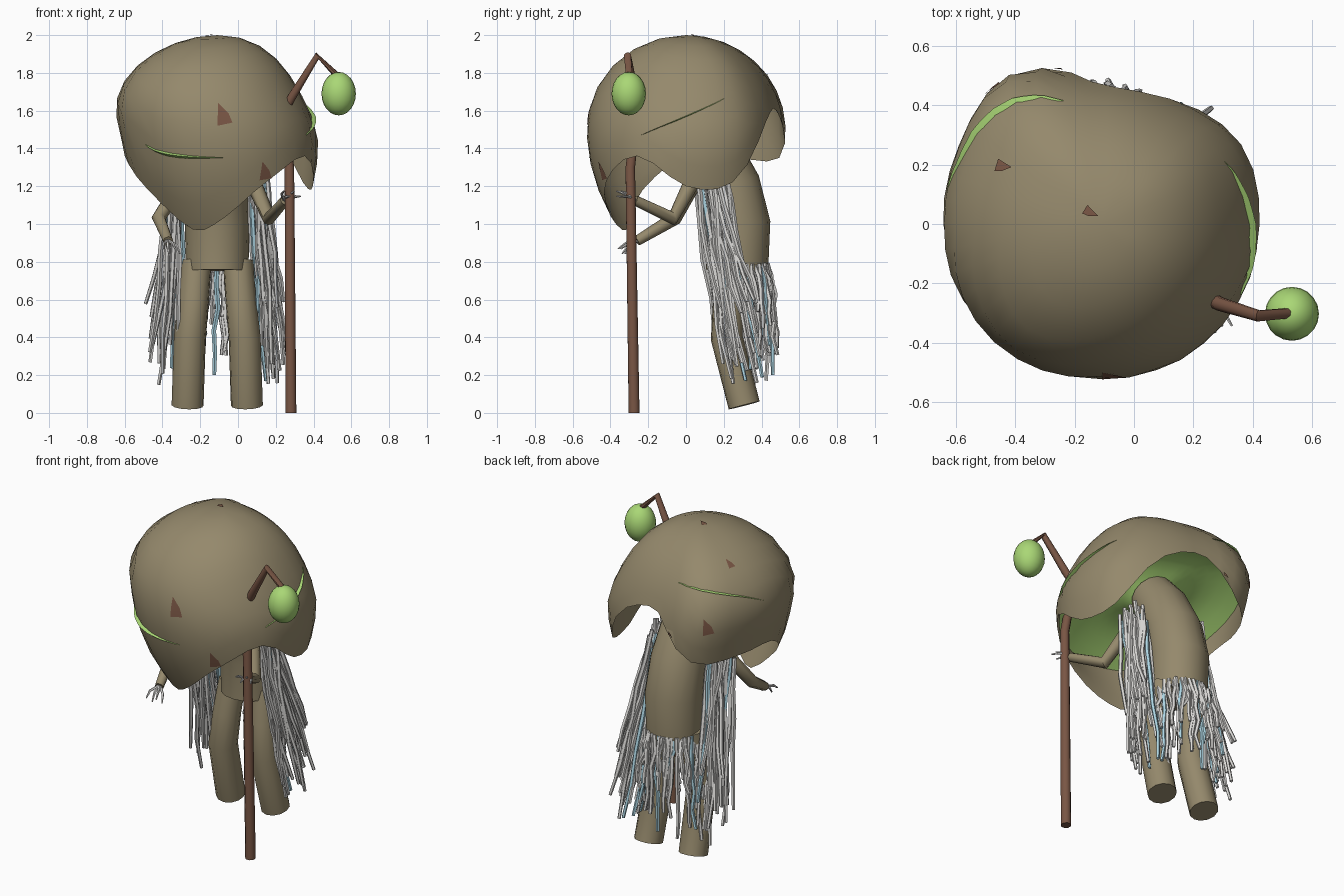
import bpy, bmesh, math, random
from mathutils import Vector
from mathutils.bvhtree import BVHTree

random.seed(7)
if "Cube" in bpy.data.objects:
    bpy.data.objects.remove(bpy.data.objects["Cube"])


def material(name, rgb):
    m = bpy.data.materials.new(name)
    m.use_nodes = True
    m.diffuse_color = (*rgb, 1)
    bsdf = m.node_tree.nodes["Principled BSDF"]
    bsdf.inputs["Base Color"].default_value = (*rgb, 1)
    bsdf.inputs["Roughness"].default_value = 0.8
    return m


TAN = material("tan skin", (0.3, 0.25, 0.15))
GREEN = material("glow green", (0.4, 0.68, 0.18))
WOOD = material("dark wood", (0.19, 0.092, 0.058))
GREY = material("pale grey", (0.7, 0.69, 0.67))
BLUE = material("pale blue", (0.42, 0.67, 0.77))


def finish(bm, name, mats, angle=50):
    mesh = bpy.data.meshes.new(name)
    bm.to_mesh(mesh)
    bm.free()
    for m in mats:
        mesh.materials.append(m)
    ob = bpy.data.objects.new(name, mesh)
    bpy.context.collection.objects.link(ob)
    bpy.ops.object.select_all(action="DESELECT")
    ob.select_set(True)
    bpy.context.view_layer.objects.active = ob
    bpy.ops.object.shade_smooth_by_angle(angle=math.radians(angle))
    return ob


def tube(bm, pts, radii, sides=8, mat=0):
    """Sweep a round section along a path, with capped ends."""
    pts = [Vector(p) for p in pts]
    tans = [(pts[min(i + 1, len(pts) - 1)] - pts[max(i - 1, 0)]).normalized()
            for i in range(len(pts))]
    q = tans[0].to_track_quat("Z", "Y")
    rings = []
    for i, p in enumerate(pts):
        if i:
            q = tans[i - 1].rotation_difference(tans[i]) @ q
        rings.append([bm.verts.new(p + q @ Vector((math.cos(a), math.sin(a), 0)) * radii[i])
                      for a in (math.tau * k / sides for k in range(sides))])
    faces = [bm.faces.new(rings[0][::-1]), bm.faces.new(rings[-1])]
    for a, b in zip(rings, rings[1:]):
        for k in range(sides):
            j = (k + 1) % sides
            faces.append(bm.faces.new((a[k], a[j], b[j], b[k])))
    for f in faces:
        f.material_index = mat


def tube_object(name, mat, pts, radii, sides=10):
    bm = bmesh.new()
    tube(bm, pts, radii, sides)
    return finish(bm, name, [mat])


# Cap: wavy-rimmed dome, tan inner wall and a green gill funnel
CX, MID = -0.11, 1.5
REACH = [.53, .54, .49, .49, .585, .535, .515, .52, .53, .525, .53, .53]
RIM = [1.2, 1.22, 1.54, 1.6, 1.35, 1.35, 1.36, 1.18, .97, 1.04, 1.23, 1.36]


def around(table, a):
    """Smooth periodic lookup by angle."""
    n = len(table)
    t = (a / math.tau) % 1 * n
    i, f = int(t), t % 1
    p = [table[(i + k) % n] for k in (-1, 0, 1, 2)]
    return p[1] + .5 * f * (p[2] - p[0] + f * (2 * p[0] - 5 * p[1] + 4 * p[2] - p[3]
                            + f * (3 * (p[1] - p[2]) + p[3] - p[0])))


def shell_at(a, z, inset=0):
    """Point on the cap skin at a given angle and height."""
    h = (z - MID) / .5
    if h > 0:
        r, dx = math.sqrt(max(0, 1 - h * h)), -.2 * h * (1 - h)
    else:
        r, dx = 1 - .285 * h * h, -.05 * h
    r = r * around(REACH, a) - inset
    return Vector((CX + dx + r * math.cos(a), r * math.sin(a), z))


def outer_point(a, s):
    """Point on the outer skin, s runs from crown to rim."""
    drop = (around(RIM, a) - MID) / .5
    q = s * (math.acos(drop) if drop > 0 else math.pi / 2 - drop)
    return shell_at(a, MID + .5 * (math.cos(q) if q < math.pi / 2 else math.pi / 2 - q))


def gill_edge(a):
    return max(around(RIM, a) + .015, 1.49 + .36 * math.sin(a) * around(REACH, a))


SEG, RINGS, WALL, UNDER = 36, 9, 3, 8
angles = [math.tau * k / SEG for k in range(SEG)]
bm = bmesh.new()
rows = [[bm.verts.new(outer_point(a, i / RINGS)) for a in angles] for i in range(1, RINGS + 1)]
for i in range(1, WALL + 1):
    t = i / WALL
    rows.append([bm.verts.new(shell_at(a, around(RIM, a) * (1 - t) + gill_edge(a) * t, .014))
                 for a in angles])
hub = Vector((-.08, 0, 1.45))
for i in range(1, UNDER):
    t = i / UNDER
    rows.append([bm.verts.new(shell_at(a, gill_edge(a), .014).lerp(hub, t)
                 + Vector((0, 0, .1 * math.sin(math.pi * t)))) for a in angles])
crown, root = bm.verts.new((CX, 0, 2)), bm.verts.new(hub)
skin_faces = []
for k in range(SEG):
    j = (k + 1) % SEG
    skin_faces.append(bm.faces.new((crown, rows[0][k], rows[0][j])))
    bm.faces.new((root, rows[-1][j], rows[-1][k])).material_index = 1
    for i, (a, b) in enumerate(zip(rows, rows[1:])):
        f = bm.faces.new((a[k], b[k], b[j], a[j]))
        f.material_index = int(i >= RINGS + WALL - 1)
        if i < RINGS - 1:
            skin_faces.append(f)
bm.verts.index_update()
skin = BVHTree.FromPolygons([v.co.copy() for v in bm.verts],
                            [[v.index for v in f.verts] for f in skin_faces])
bmesh.ops.recalc_face_normals(bm, faces=bm.faces)
finish(bm, "cap", [TAN, GREEN], 60)


def on_skin(origin, direction):
    hit = skin.ray_cast(Vector(origin), Vector(direction).normalized())[0]
    return hit if hit else outer_point(math.atan2(direction[1], direction[0]), .97)


# Glowing creases: thin tapered blades along the cap, (path, thickness)
creases = [(((222, 1.42), (243, 1.365), (277, 1.352)), .011),
           (((107, 1.79), (137, 1.765), (169, 1.66)), .003),
           (((-27, 1.47), (0, 1.57), (27, 1.67)), .003)]
for n, (path, thick) in enumerate(creases):
    bm = bmesh.new()
    strip = []
    for i in range(17):
        t = i / 16
        deg, z = (sum(w * p[c] for w, p in zip(((1 - t) * (1 - 2 * t), 4 * t * (1 - t),
                                                t * (2 * t - 1)), path)) for c in (0, 1))
        a = math.radians(deg)
        d = Vector((math.cos(a), math.sin(a), 0))
        p, w = on_skin((CX, 0, z), d), math.sin(math.pi * t) + .05
        rise = Vector((0, 0, thick * w))
        strip.append([bm.verts.new(v) for v in (p - d * .004 + rise, p + d * .02 * w,
                                                p - d * .004 - rise)])
    for a, b in zip(strip, strip[1:]):
        for k in range(2):
            bm.faces.new((a[k], a[k + 1], b[k + 1], b[k]))
    finish(bm, f"crease_{n + 1}", [GREEN])

# Bark-coloured spots: thin plates laid on the cap
spots = [((-.08, -.5, 1.57), .07), ((.135, -.43, 1.28), .058), ((-.15, .04, 2), .03),
         ((-.44, .42, 1.57), .055), ((-.42, .18, 1.85), .035), ((-.25, .52, 1.5), .025)]
core = Vector((CX, 0, MID))
for n, (where, size) in enumerate(spots):
    d = (Vector(where) - core).normalized()
    q = d.to_track_quat("Z", "Y")
    bm = bmesh.new()
    ring = []
    for deg, f in ((115, 1.1), (20, .55), (-30, 1), (-125, .9), (170, .5)):
        a = math.radians(deg)
        off = q @ Vector((math.cos(a) * .8, math.sin(a), 0)) * size * f
        ring.append(bm.verts.new(on_skin(core, Vector(where) + off - core) + d * .006))
    mid = bm.verts.new(on_skin(core, d) + d * .007)
    for k in range(5):
        bm.faces.new((mid, ring[(k + 1) % 5], ring[k]))
    finish(bm, f"spot_{n + 1}", [WOOD])

# Body
tube_object("trunk", TAN, [(CX, .27, .755), (CX, .275, 1), (CX, .23, 1.2),
                           (CX, .13, 1.4), (CX, .04, 1.52)],
            [.165, .172, .165, .152, .135], 16)
for side, name in ((-1, "right"), (1, "left")):
    tube_object(name + "_leg", TAN,
                [(CX + side * .11, .26, .8), (CX + side * .125, .225, .6),
                 (CX + side * .145, .215, .4), (CX + side * .157, .308, .04)],
                [.08, .082, .085, .085], 12)

# Arms with thin claws
arms = {"right": [(-.2, .1, 1.33), (-.31, .03, 1.2), (-.42, -.06, 1.03), (-.37, -.26, .91)],
        "left": [(0, .12, 1.36), (.09, .02, 1.2), (.165, -.07, 1.03), (.25, -.27, 1.125)]}
for name, path in arms.items():
    tube_object(name + "_arm", TAN, path, [.045, .042, .038, .027], 8)
    bm = bmesh.new()
    hand = Vector(path[-1])
    fwd = (hand - Vector(path[-2])).normalized()
    out = fwd.cross(Vector((0, 0, 1))).normalized()
    up = out.cross(fwd)
    for k in range(4):
        a = (k - 1.5) * .5
        knuckle = hand + fwd * .05 + out * a * .05 + up * .015 * (k % 2)
        tip = hand + fwd * .1 + out * a * .06 + up * (.03 * (k % 2) - .02)
        tube(bm, [hand - fwd * .01, knuckle, tip], [.008, .008, .004], 5)
    finish(bm, name + "_claws", [GREY])

# Staff with a hanging lantern bulb
tube_object("staff", WOOD, [(.28, -.275, 0), (.272, -.295, 1.3), (.25, -.27, 1.5)],
            [.031, .027, .025], 8)
tube_object("staff_crook", WOOD, [(.25, -.25, 1.61), (.29, -.27, 1.68), (.42, -.31, 1.89),
                                  (.53, -.3, 1.78)], [.024, .024, .02, .018], 8)
bm = bmesh.new()
bmesh.ops.create_uvsphere(bm, u_segments=20, v_segments=12, radius=1)
bmesh.ops.scale(bm, vec=(.091, .091, .115), verts=bm.verts)
bmesh.ops.translate(bm, vec=(.533, -.303, 1.69), verts=bm.verts)
finish(bm, "lantern_bulb", [GREEN])

# Shaggy strands: two side tufts and a back skirt
R = random.uniform


def strand(bm, start, end, bow, mat):
    a, b = Vector(start), Vector(end)
    pts = [a.lerp(b, t) + Vector((R(-.012, .012), R(-.012, .012) - bow * math.sin(math.pi * t), 0))
           for t in (0, .2, .4, .6, .8, 1)]
    tube(bm, pts, [.012, .014, .014, .013, .012, .01], 5, mat)


for side, name in ((-1, "right"), (1, "left")):
    bm = bmesh.new()
    for i in range(32):
        u, low = (i + R(0, 1)) / 32, R(.14, .6)
        strand(bm, (CX + side * R(.17, .26), .05 + .16 * u, R(1.2, 1.38)),
               (CX + side * R(.2, .37), .19 + .2 * u + R(-.02, .04), low), .01, int(i % 9 == 4))
    finish(bm, name + "_tuft", [GREY, BLUE])
bm = bmesh.new()
for i in range(40):
    a = math.pi * (i + R(-.4, .4)) / 39
    grow = R(.15, .22)
    strand(bm, (CX + .155 * math.cos(a), .27 + .155 * math.sin(a), .79),
           (CX + grow * math.cos(a) + R(-.03, .03), .3 + grow * .9 * math.sin(a), R(.13, .62)),
           -.01, int(i % 8 == 3))
finish(bm, "back_skirt", [GREY, BLUE])
